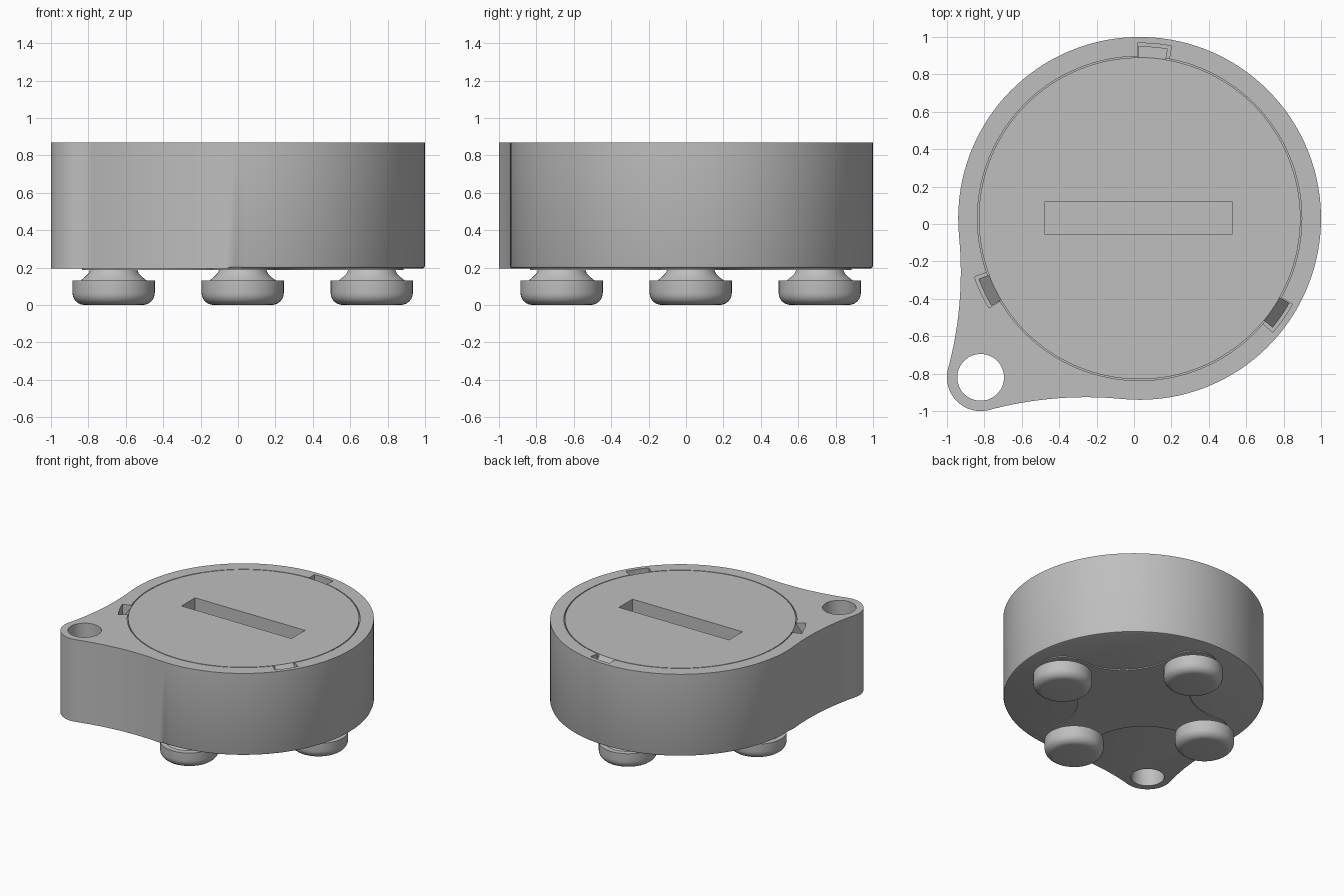
import bpy
import bmesh
from math import atan2, cos, sin, sqrt, tau, radians, pi

if "Cube" in bpy.data.objects:
    bpy.data.objects.remove(bpy.data.objects["Cube"])

CX = CY = 0.03
BOTTOM, TOP = 0.195, 0.87
LID_R = 0.86
FOOT_SPREAD = 0.69

grey = bpy.data.materials.new("plain grey")
grey.use_nodes = True
grey.diffuse_color = (0.52, 0.52, 0.52, 1)
grey.node_tree.nodes["Principled BSDF"].inputs["Base Color"].default_value = grey.diffuse_color


def finish(name, bm):
    bmesh.ops.recalc_face_normals(bm, faces=bm.faces)
    mesh = bpy.data.meshes.new(name)
    bm.to_mesh(mesh)
    bm.free()
    mesh.materials.append(grey)
    obj = bpy.data.objects.new(name, mesh)
    bpy.context.collection.objects.link(obj)
    return obj


def activate(obj):
    bpy.ops.object.select_all(action='DESELECT')
    obj.select_set(True)
    bpy.context.view_layer.objects.active = obj


def smooth(obj):
    activate(obj)
    bpy.ops.object.shade_smooth_by_angle(angle=radians(30))


def cut(obj, cutters):
    activate(obj)
    for cutter in cutters:
        mod = obj.modifiers.new("cut", 'BOOLEAN')
        mod.operation, mod.solver, mod.object = 'DIFFERENCE', 'EXACT', cutter
        bpy.ops.object.modifier_apply(modifier=mod.name)
        bpy.data.objects.remove(cutter)


def arc(cx, cy, r, a0, a1, n):
    return [(cx + r * cos(a0 + (a1 - a0) * i / n), cy + r * sin(a0 + (a1 - a0) * i / n))
            for i in range(n + 1)]


def prism(name, outline, z0, z1, bevel=0):
    bm = bmesh.new()
    base = bm.faces.new([bm.verts.new((x, y, z0)) for x, y in outline])
    up = bmesh.ops.extrude_face_region(bm, geom=[base], use_keep_orig=True)
    for v in up["geom"]:
        if isinstance(v, bmesh.types.BMVert):
            v.co.z = z1
    if bevel:
        bmesh.ops.bevel(bm, geom=list(base.edges), offset=bevel, segments=2,
                        profile=0.5, affect='EDGES')
    return finish(name, bm)


def cylinder(name, x, y, r, z0, z1, n=128):
    return prism(name, arc(x, y, r, 0, tau, n)[:-1], z0, z1)


def sector(name, r0, r1, a0, a1, z0, z1):
    a0, a1 = radians(a0), radians(a1)
    return prism(name, arc(CX, CY, r1, a0, a1, 8) + arc(CX, CY, r0, a1, a0, 8), z0, z1)


def blended_outline(circles, fillet, n):
    """Counterclockwise outline round several circles, joined by concave arcs."""
    count = len(circles)
    centres = []
    for i, (x, y, r) in enumerate(circles):
        x2, y2, r2 = circles[(i + 1) % count]
        d = sqrt((x2 - x) ** 2 + (y2 - y) ** 2)
        ux, uy = (x2 - x) / d, (y2 - y) / d
        a, b = r + fillet, r2 + fillet
        along = (a * a + d * d - b * b) / (2 * d)
        h = sqrt(a * a - along * along)
        centres.append((x + ux * along + uy * h, y + uy * along - ux * h))
    pts = []
    for i, (x, y, r) in enumerate(circles):
        px, py = centres[i - 1]
        fx, fy = centres[i]
        start, end = atan2(py - y, px - x), atan2(fy - y, fx - x)
        pts += arc(x, y, r, start, start + (end - start) % tau, n)
        x2, y2, _ = circles[(i + 1) % count]
        start, end = atan2(y - fy, x - fx), atan2(y2 - fy, x2 - fx)
        pts += arc(fx, fy, fillet, start, start - (start - end) % tau, 24)[1:-1]
    return pts


# Housing: large drum blended into a small ear with a through hole
ear = (-0.82, -0.82, 0.18)
body = prism("housing", blended_outline([(CX, CY, 0.97), ear], 2.0, 96), BOTTOM, TOP, 0.015)
cutters = [cylinder("ear_hole", ear[0], ear[1], 0.125, 0, 1, 48),
           cylinder("lid_seat", CX, CY, LID_R + 0.007, TOP - 0.2, 1)]
for k in range(3):
    a = 79.5 + 120 * k
    cutters.append(sector("tab_pocket", 0.8, 0.937, a, a + 11.2, TOP - 0.16, 1))
cut(body, cutters)
smooth(body)

# Flush lid with a coin slot
lid = cylinder("lid", CX, CY, LID_R, TOP - 0.2, TOP)
x0, x1, y0, y1 = -0.475, 0.525, -0.055, 0.12
cut(lid, [prism("coin_slot", [(x0, y0), (x1, y0), (x1, y1), (x0, y1)], TOP - 0.1, 1)])
smooth(lid)

# Ramped locking tabs on the lid rim
for k in range(3):
    a = 80.6 + 120 * k
    tab = sector("lid_tab_%d" % (k + 1), LID_R - 0.002, 0.92, a, a + 9.9, TOP - 0.16, TOP)
    for v in tab.data.vertices:
        r = sqrt((v.co.x - CX) ** 2 + (v.co.y - CY) ** 2)
        if v.co.z > TOP - 0.01 and r > 0.9:
            v.co.z = TOP - 0.09
    smooth(tab)

# Thin star-shaped pad joining the feet under the housing
spots = [(0.025 + FOOT_SPREAD * cos(k * pi / 2), 0.025 + FOOT_SPREAD * sin(k * pi / 2))
         for k in range(4)]
pad = prism("foot_pad", blended_outline([(x, y, 0.17) for x, y in spots], 0.45, 24),
            BOTTOM - 0.009, BOTTOM + 0.005)
smooth(pad)

# Round feet: rounded puck with a flared neck
profile = [(0, 0)] + [(r, z) for r, z in arc(0.155, 0.065, 0.065, -pi / 2, 0, 6)]
profile += [(0.22, 0.13), (0.178, 0.13), (0.155, 0.148), (0.135, 0.168), (0.12, 0.2), (0, 0.2)]
for k, (x, y) in enumerate(spots):
    bm = bmesh.new()
    verts = [bm.verts.new((r, 0, z)) for r, z in profile]
    edges = [bm.edges.new(pair) for pair in zip(verts, verts[1:])]
    bmesh.ops.spin(bm, geom=verts + edges, cent=(0, 0, 0), axis=(0, 0, 1),
                   angle=tau, steps=48)
    bmesh.ops.remove_doubles(bm, verts=bm.verts, dist=0.0005)
    foot = finish("foot_%d" % (k + 1), bm)
    foot.location = (x, y, 0)
    smooth(foot)
